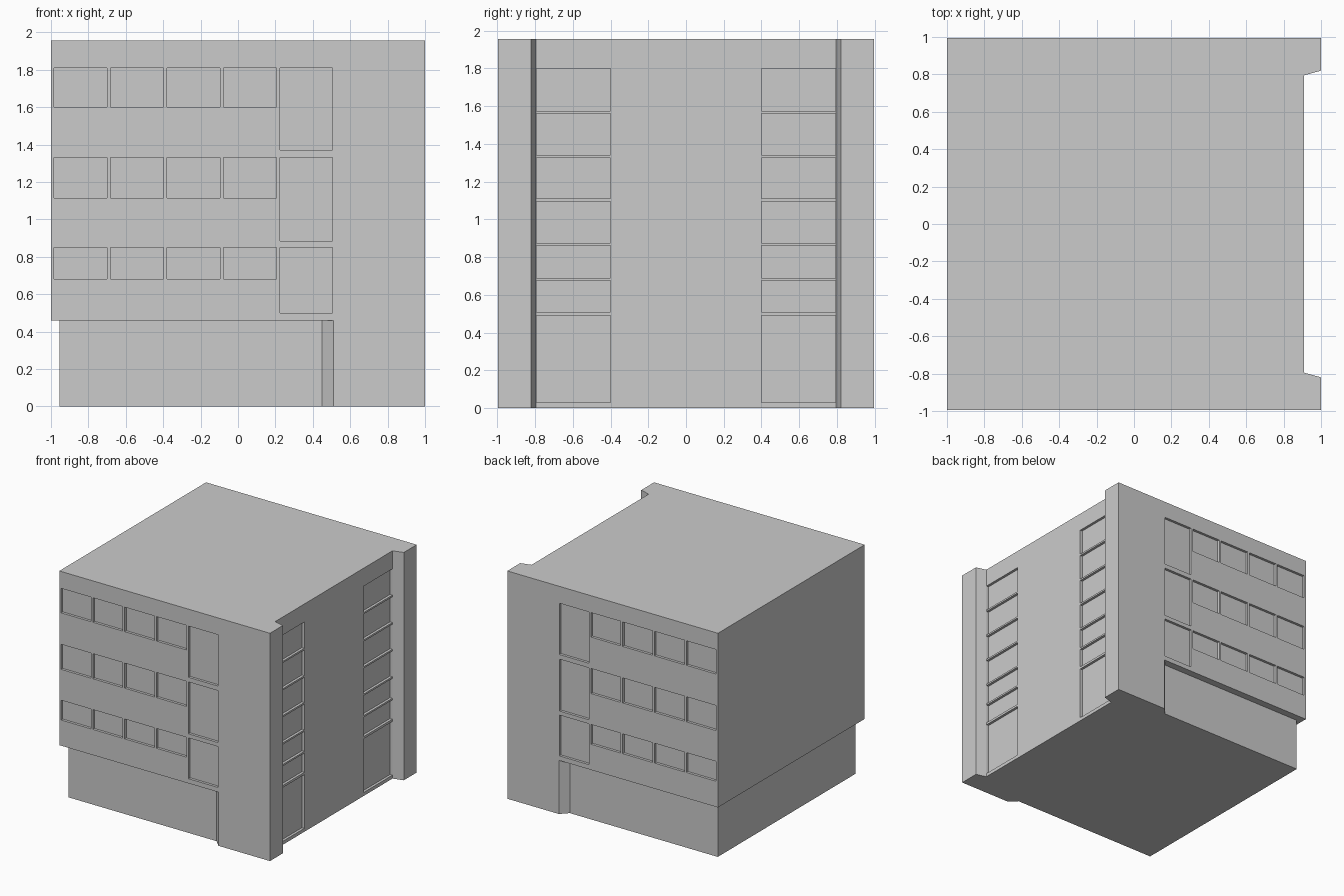
import bpy, bmesh

if "Cube" in bpy.data.objects:
    bpy.data.objects.remove(bpy.data.objects["Cube"])

HALF_Y = 0.995
TOP = 1.955
DEPTH = 0.022  # window recess


def new_object(name, bm):
    bmesh.ops.recalc_face_normals(bm, faces=bm.faces)
    mesh = bpy.data.meshes.new(name)
    bm.to_mesh(mesh)
    bm.free()
    obj = bpy.data.objects.new(name, mesh)
    bpy.context.collection.objects.link(obj)
    return obj


def prism(name, half_profile, z0, z1):
    """Extrude a plan mirrored about y = 0."""
    plan = half_profile + [(x, -y) for x, y in reversed(half_profile)]
    bm = bmesh.new()
    face = bm.faces.new([bm.verts.new((x, y, z0)) for x, y in plan])
    ext = bmesh.ops.extrude_face_region(bm, geom=[face])
    verts = [g for g in ext["geom"] if isinstance(g, bmesh.types.BMVert)]
    bmesh.ops.translate(bm, verts=verts, vec=(0, 0, z1 - z0))
    return new_object(name, bm)


def add_box(bm, x, y, z):
    verts = bmesh.ops.create_cube(bm, size=1)["verts"]
    for v in verts:
        v.co = [(a + b) / 2 + c * (b - a) for (a, b), c in zip((x, y, z), v.co)]


def cut(obj, cutter):
    cutter.hide_render = True
    mod = obj.modifiers.new("cut", "BOOLEAN")
    mod.operation = "DIFFERENCE"
    mod.solver = "EXACT"
    mod.object = cutter
    bpy.context.view_layer.objects.active = obj
    bpy.ops.object.modifier_apply(modifier=mod.name)
    bpy.data.objects.remove(cutter)


# Main block with the recessed right wall between two piers
body = prism("building_body",
             [(-1, -HALF_Y), (1, -HALF_Y), (1, -0.82), (0.91, -0.795)], 0, TOP)

# Ground floor set back on the front, left and back
cut(body, prism("ground_setback",
                [(-1.2, -1.2), (0.51, -1.2), (0.51, -HALF_Y),
                 (0.45, -0.933), (-0.955, -0.933)], -0.2, 0.46))

windows = bmesh.new()

# Front and back windows: four short ones and one tall one per floor
for top, sill, tall_sill in ((1.81, 1.60, 1.37), (1.33, 1.115, 0.885),
                             (0.85, 0.68, 0.50)):
    for y in ((-1.1, -HALF_Y + DEPTH), (HALF_Y - DEPTH, 1.1)):
        for i in range(4):
            x = -0.983 + 0.302 * i
            add_box(windows, (x, x + 0.283), y, (sill, top))
        add_box(windows, (0.225, 0.505), y, (tall_sill, top))

# Right wall window columns beside the piers
for z in ((0.03, 0.49), (0.51, 0.675), (0.69, 0.86), (0.875, 1.095),
          (1.11, 1.325), (1.34, 1.56), (1.575, 1.80)):
    for y in ((-0.793, -0.40), (0.40, 0.793)):
        add_box(windows, (0.91 - DEPTH, 0.95), y, z)

# The cutters clear the slanted pier faces by trimming to the wall plane
for v in windows.verts:
    if abs(v.co.x - 0.95) < 1e-4 and abs(v.co.y) < 0.8:
        v.co.x = 0.915

cut(body, new_object("window_cutters", windows))
